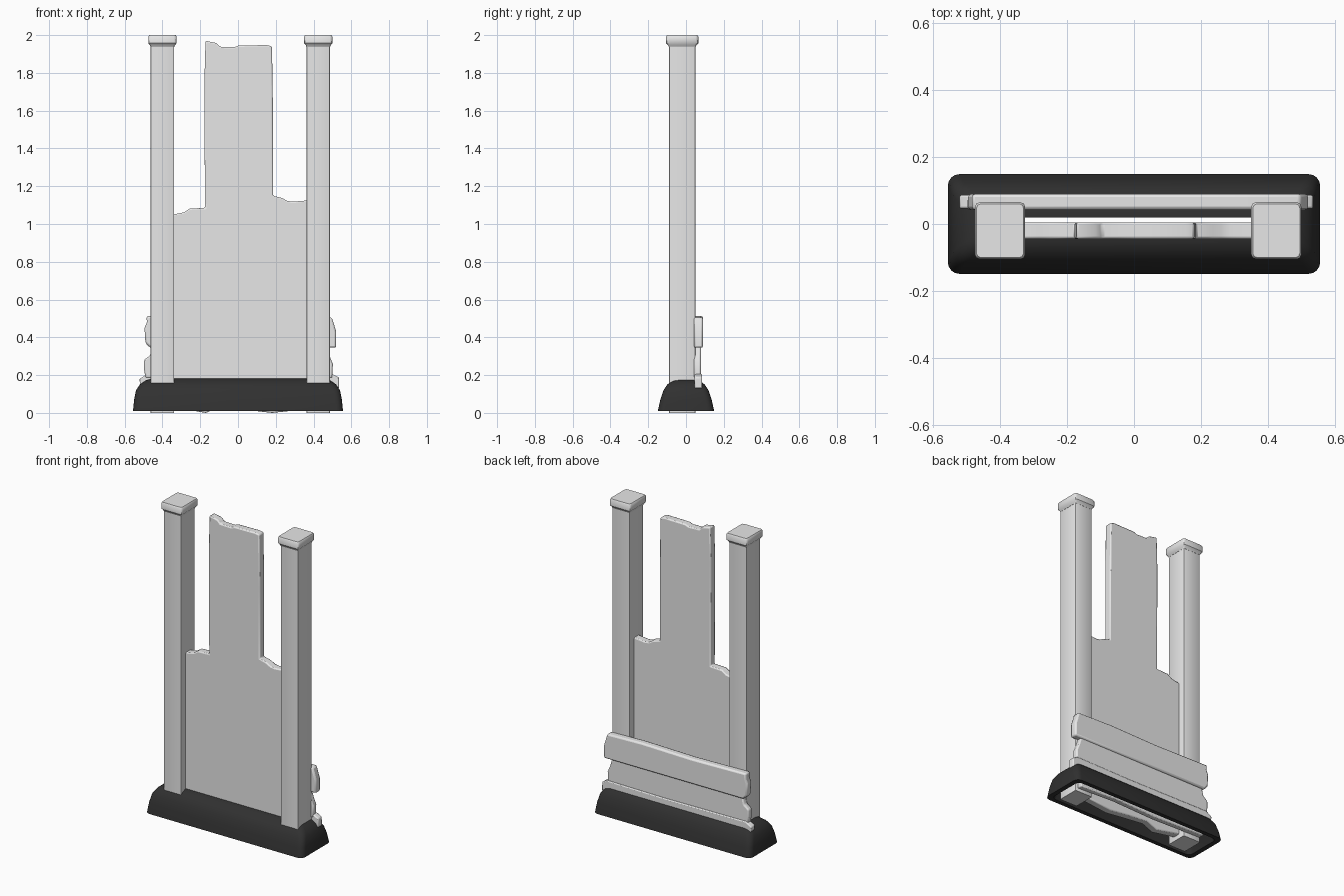
import bpy, bmesh, math

if "Cube" in bpy.data.objects:
    bpy.data.objects.remove(bpy.data.objects["Cube"])

def material(name, v):
    m = bpy.data.materials.new(name)
    m.diffuse_color = (v, v, v, 1)
    m.use_nodes = True
    m.node_tree.nodes["Principled BSDF"].inputs["Base Color"].default_value = m.diffuse_color
    return m

LIGHT = material("pale_grey", 0.8)
DARK = material("charcoal", 0.03)

def finish(name, bm, mat, bevel=0.0, segs=2):
    bmesh.ops.recalc_face_normals(bm, faces=bm.faces[:])
    me = bpy.data.meshes.new(name)
    bm.to_mesh(me)
    bm.free()
    ob = bpy.data.objects.new(name, me)
    bpy.context.collection.objects.link(ob)
    me.materials.append(mat)
    if bevel:
        b = ob.modifiers.new("bevel", 'BEVEL')
        b.width, b.segments, b.limit_method = bevel, segs, 'ANGLE'
        b.angle_limit = math.radians(35)
    bpy.ops.object.select_all(action='DESELECT')
    ob.select_set(True)
    bpy.context.view_layer.objects.active = ob
    bpy.ops.object.shade_smooth_by_angle(angle=math.radians(40))
    return ob

def plank(name, outline, y0, y1, bevel):
    """Broken board: an xz outline given thickness along y."""
    bm = bmesh.new()
    a = [bm.verts.new((x, y0, z)) for x, z in outline]
    b = [bm.verts.new((x, y1, z)) for x, z in outline]
    bm.faces.new(a)
    bm.faces.new(b[::-1])
    n = len(a)
    for i in range(n):
        j = (i + 1) % n
        bm.faces.new((a[i], b[i], b[j], a[j]))
    return finish(name, bm, LIGHT, bevel)

def rounded_rect(hx, hy, r, n=4):
    pts = []
    for k, (sx, sy) in enumerate([(1, 1), (-1, 1), (-1, -1), (1, -1)]):
        for i in range(n + 1):
            t = math.pi / 2 * (k + i / n)
            pts.append((sx * (hx - r) + r * math.cos(t), sy * (hy - r) + r * math.sin(t)))
    return pts

def loft(name, rings, mat, cx=0, cy=0, closed=False, n=4):
    """Stack of rounded rectangles (z, half x, half y, corner radius)."""
    bm = bmesh.new()
    loops = [[bm.verts.new((cx + x, cy + y, z)) for x, y in rounded_rect(hx, hy, r, n)]
             for z, hx, hy, r in rings]
    pairs = list(zip(loops, loops[1:]))
    if closed:
        pairs.append((loops[-1], loops[0]))
    else:
        bm.faces.new(loops[0])
        bm.faces.new(loops[-1])
    for a, b in pairs:
        for i in range(len(a)):
            j = (i + 1) % len(a)
            bm.faces.new((a[i], a[j], b[j], b[i]))
    return finish(name, bm, mat)

# hollow mound base with a slot along the top
loft("base", [
    (0.01, 0.556, 0.149, 0.035), (0.07, 0.550, 0.136, 0.035), (0.12, 0.540, 0.119, 0.035),
    (0.15, 0.520, 0.099, 0.035), (0.172, 0.490, 0.073, 0.030), (0.182, 0.455, 0.045, 0.020),
    (0.182, 0.440, 0.020, 0.010), (0.165, 0.445, 0.030, 0.012), (0.12, 0.490, 0.097, 0.030),
    (0.01, 0.525, 0.122, 0.030)], DARK, closed=True)

# posts with flared caps
for side, cx in (("left", -0.40), ("right", 0.425)):
    loft(side + "_post", [(0.0, 0.062, 0.07, 0.006), (1.95, 0.062, 0.07, 0.006)],
         LIGHT, cx, -0.02, n=2)
    loft(side + "_post_cap", [
        (1.938, 0.063, 0.071, 0.007), (1.946, 0.066, 0.075, 0.010),
        (1.957, 0.075, 0.085, 0.014), (1.992, 0.075, 0.085, 0.014),
        (2.0, 0.070, 0.080, 0.012)], LIGHT, cx, -0.02, n=2)

# tall broken panel between the posts
plank("front_panel", [
    (-0.345, 0.03), (-0.17, 0.0), (-0.10, 0.03), (0.05, 0.015), (0.18, 0.0), (0.37, 0.02),
    (0.37, 1.125), (0.29, 1.118), (0.26, 1.122), (0.235, 1.137), (0.185, 1.15),
    (0.185, 1.60), (0.18, 1.94), (0.155, 1.947), (0.005, 1.945), (-0.02, 1.936),
    (-0.095, 1.938), (-0.115, 1.958), (-0.172, 1.97), (-0.178, 1.75), (-0.175, 1.085),
    (-0.255, 1.082), (-0.285, 1.062), (-0.345, 1.05)], -0.045, 0.005, 0.007)

# boards nailed across the back
plank("back_board_upper", [
    (-0.465, 0.345), (0.52, 0.345), (0.52, 0.43), (0.497, 0.505), (0.25, 0.512),
    (-0.10, 0.505), (-0.485, 0.512), (-0.482, 0.48), (-0.495, 0.45), (-0.49, 0.37)],
    0.042, 0.09, 0.010)
plank("back_board_middle", [
    (-0.49, 0.185), (0.50, 0.185), (0.502, 0.26), (0.485, 0.30), (0.47, 0.35),
    (-0.455, 0.35), (-0.465, 0.305), (-0.497, 0.28), (-0.497, 0.23)],
    0.042, 0.079, 0.008)
plank("back_board_lower", [
    (-0.515, 0.13), (0.535, 0.13), (0.535, 0.187), (0.50, 0.205), (0.10, 0.20),
    (-0.48, 0.205), (-0.522, 0.18)], 0.046, 0.086, 0.006)
plank("back_board_buried", [
    (-0.46, 0.03), (-0.1, 0.02), (0.2, 0.03), (0.47, 0.02), (0.47, 0.128), (-0.46, 0.128)],
    0.046, 0.082, 0.006)
